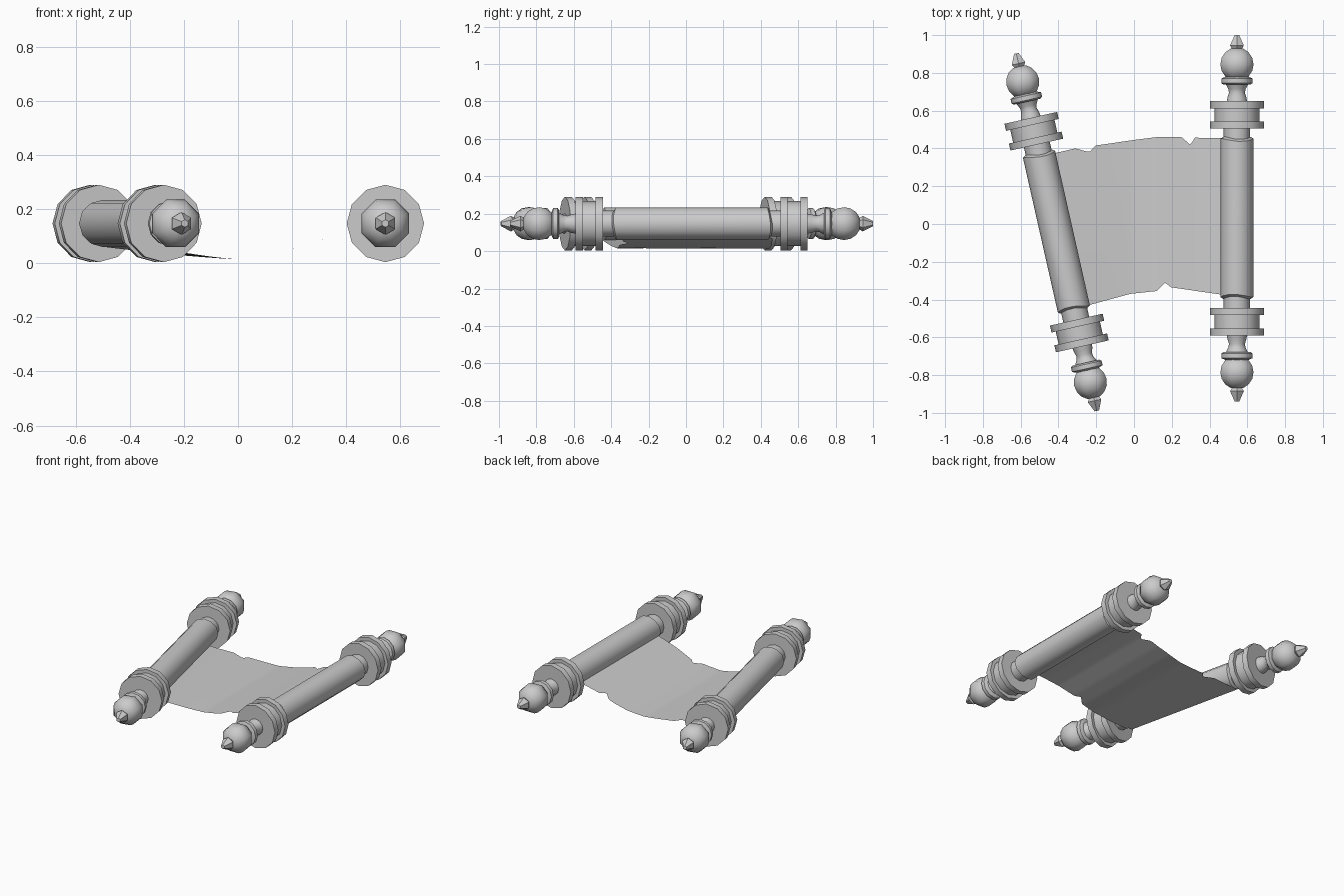
import bpy, bmesh, math
from mathutils import Matrix, Vector

cube = bpy.data.objects.get("Cube")
if cube:
    bpy.data.objects.remove(cube)

# One plain grey for the whole scroll
grey = bpy.data.materials.new("plain_grey")
grey.use_nodes = True
colour = (0.6, 0.6, 0.6, 1)
grey.diffuse_color = colour
grey.node_tree.nodes["Principled BSDF"].inputs["Base Color"].default_value = colour

RADIUS = 0.087   # rolled paper
AXIS_Z = 0.147   # height of both rods


def finish(name, bm, matrix=Matrix(), angle=40):
    mesh = bpy.data.meshes.new(name)
    bm.to_mesh(mesh)
    bm.free()
    mesh.materials.append(grey)
    obj = bpy.data.objects.new(name, mesh)
    bpy.context.collection.objects.link(obj)
    obj.matrix_world = matrix
    bpy.ops.object.select_all(action='DESELECT')
    obj.select_set(True)
    bpy.context.view_layer.objects.active = obj
    bpy.ops.object.shade_smooth_by_angle(angle=math.radians(angle))
    return obj


def lathe(name, profile, sides, matrix, turn=0.0, ragged=0.0, angle=40):
    """Turn (radius, distance) pairs around the rod's y axis, closed at both ends."""
    bm = bmesh.new()
    rings = []
    for r, y in profile:
        ring = []
        for i in range(sides):
            a = math.tau * (i + turn) / sides
            wave = ragged * math.sin(2 * a + 5 * y)
            ring.append(bm.verts.new((r * math.cos(a), y + wave, r * math.sin(a))))
        rings.append(ring)
    for low, high in zip(rings, rings[1:]):
        for i in range(sides):
            j = (i + 1) % sides
            bm.faces.new((low[i], low[j], high[j], high[i]))
    bm.faces.new(rings[0])
    bm.faces.new(rings[-1])
    bmesh.ops.recalc_face_normals(bm, faces=bm.faces)
    return finish(name, bm, matrix, angle)


# Turned handle parts, measured outward from the middle of a rod
BALL = [(0.095 * math.sin(a), 0.815 - 0.09 * math.cos(a))
        for a in (math.pi * k / 8 for k in range(1, 8))]
PARTS = {
    "inner_neck": ([(0.07, 0.38), (0.07, 0.48)], 12, 0),
    "inner_disc": ([(0.143, 0.475), (0.143, 0.513)], 12, 0),
    "hub": ([(0.12, 0.51), (0.12, 0.585)], 12, 0),
    "outer_disc": ([(0.143, 0.582), (0.143, 0.62)], 12, 0),
    "outer_neck": ([(0.054, 0.615), (0.05, 0.64), (0.042, 0.665),
                    (0.046, 0.685), (0.06, 0.712)], 12, 0),
    "collar": ([(0.072, 0.708), (0.083, 0.716), (0.083, 0.74), (0.06, 0.75)], 12, 0),
    "ball": (BALL, 8, 0.5),
    "tip": ([(0.025, 0.89), (0.042, 0.915), (0.014, 0.97)], 6, 0.5),
}


def rod(side, centre, lean):
    base = Matrix.Translation(Vector((*centre, AXIS_Z))) @ Matrix.Rotation(lean, 4, 'Z')
    lathe(side + "_paper_roll", [(0.072, -0.42), (RADIUS, -0.41),
                                 (RADIUS, 0.415), (0.072, 0.425)],
          12, base, ragged=0.008)
    for end, flip in (("back", 0), ("front", math.pi)):
        matrix = base @ Matrix.Rotation(flip, 4, 'Z')
        for part, (profile, sides, turn) in PARTS.items():
            lathe(f"{side}_{end}_{part}", profile, sides, matrix, turn,
                  angle=60 if part == "ball" else 40)


LEAN = math.radians(12.7)
RIGHT_CENTRE = (-0.41, -0.043)
rod("left", (0.545, 0.03), 0)
rod("right", RIGHT_CENTRE, LEAN)

# Sagging sheet with torn front and back edges
FRONT = [(-0.32, -0.45), (-0.24, -0.43), (-0.02, -0.37), (0.12, -0.355),
         (0.165, -0.31), (0.195, -0.335), (0.47, -0.375)]
BACK = [(-0.5, 0.36), (-0.42, 0.375), (-0.31, 0.4), (-0.235, 0.38), (-0.205, 0.415),
        (0, 0.445), (0.12, 0.46), (0.25, 0.462), (0.305, 0.413), (0.312, 0.457),
        (0.47, 0.455)]
SAG = [(0, 0.015), (0.1, 0.028), (0.2, 0.052), (0.31, 0.088), (0.4, 0.108), (0.47, 0.122)]


def sample(points, x):
    for (x0, y0), (x1, y1) in zip(points, points[1:]):
        if x <= x1:
            return y0 + (y1 - y0) * (x - x0) / (x1 - x0)
    return points[-1][1]


def height(x, y):
    if x >= 0:
        return sample(SAG, x)
    rod_x = RIGHT_CENTRE[0] - (y - RIGHT_CENTRE[1]) * math.tan(LEAN)
    return 0.015 + 0.046 * min(1, x / rod_x) ** 1.3


COLUMNS, ROWS = 72, 6
bm = bmesh.new()
grid = []
for c in range(COLUMNS + 1):
    u = c / COLUMNS
    xf = FRONT[0][0] + (FRONT[-1][0] - FRONT[0][0]) * u
    xb = BACK[0][0] + (BACK[-1][0] - BACK[0][0]) * u
    start = Vector((xf, sample(FRONT, xf)))
    stop = Vector((xb, sample(BACK, xb)))
    column = []
    for r in range(ROWS + 1):
        p = start.lerp(stop, r / ROWS)
        column.append(bm.verts.new((p.x, p.y, height(p.x, p.y))))
    grid.append(column)
for a, b in zip(grid, grid[1:]):
    for r in range(ROWS):
        bm.faces.new((a[r], b[r], b[r + 1], a[r + 1]))
finish("paper_sheet", bm)
